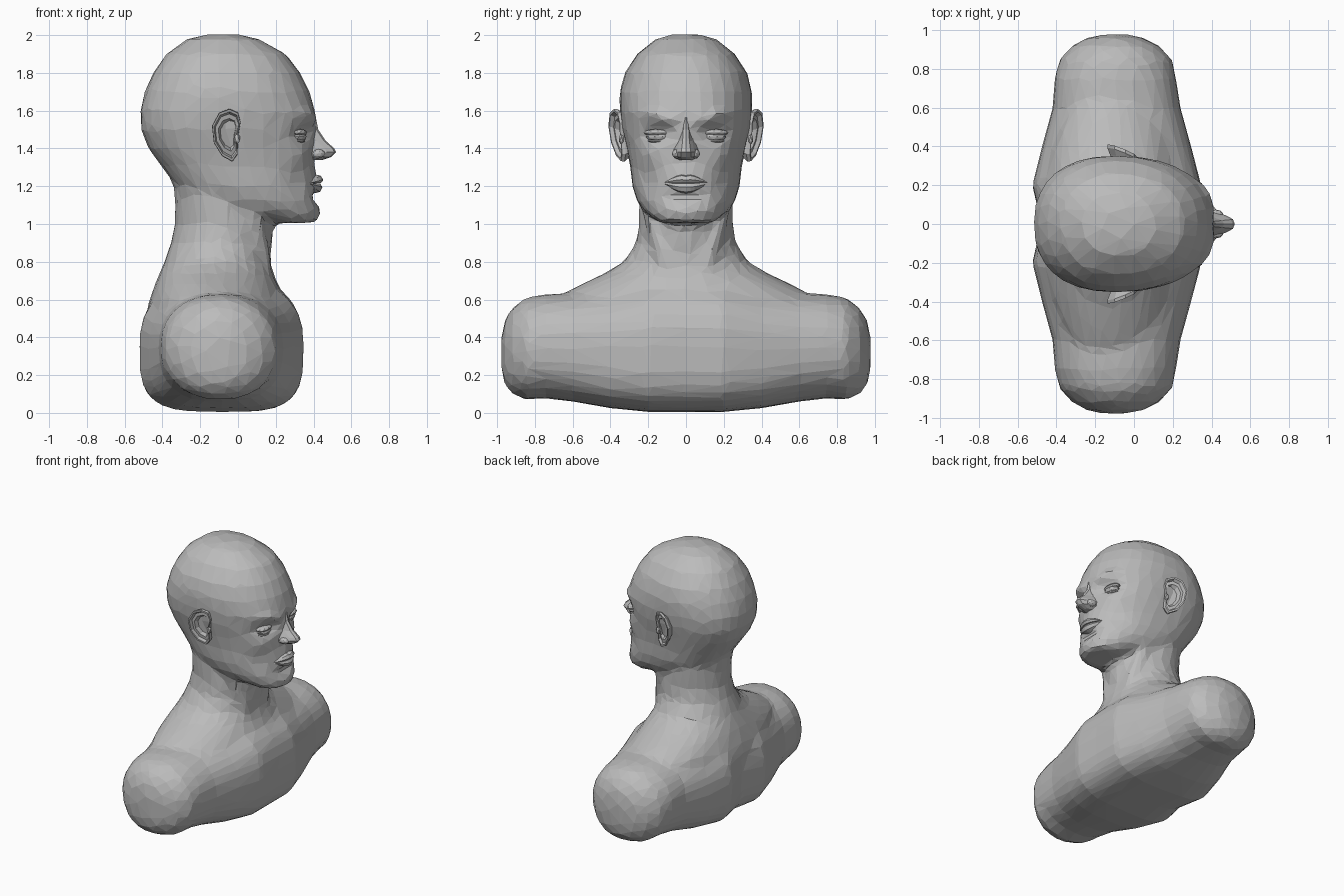
import bpy, bmesh, math
from mathutils import Vector

cube = bpy.data.objects.get("Cube")
if cube:
    bpy.data.objects.remove(cube, do_unlink=True)

clay = bpy.data.materials.new("grey clay")
clay.use_nodes = True
GREY = (0.5, 0.5, 0.5, 1)
clay.diffuse_color = GREY
clay.node_tree.nodes["Principled BSDF"].inputs["Base Color"].default_value = GREY


def power(v, p):
    return math.copysign(abs(v) ** (2 / p), v)


def angles(n):
    return [2 * math.pi * i / n for i in range(n)]


def level_ring(z, back, mid, front, half, p=2.0, yc=0.0, n=32):
    """Horizontal rounded section with separate front and back depth."""
    pts = []
    for a in angles(n):
        c, s = power(math.cos(a), p), power(math.sin(a), p)
        depth = front - mid if c > 0 else mid - back
        pts.append(Vector((mid + depth * c, yc + half * s, z)))
    return pts


def upright_ring(y, back, front, top, bottom, p_top, p_bottom, n=32):
    """Section across the shoulders, with a flatter underside."""
    pts = []
    for a in angles(n):
        p = p_top if math.sin(a) > 0 else p_bottom
        pts.append(Vector(((back + front) / 2 + (front - back) / 2 * power(math.cos(a), p), y,
                           (top + bottom) / 2 + (top - bottom) / 2 * power(math.sin(a), p))))
    return pts


def loft(bm, rings):
    rows = [[bm.verts.new(p) for p in ring] for ring in rings]
    n = len(rows[0])
    for a, b in zip(rows, rows[1:]):
        for i in range(n):
            j = (i + 1) % n
            bm.faces.new((a[i], a[j], b[j], b[i]))
    bm.faces.new(rows[0][::-1])
    bm.faces.new(rows[-1])


def blob(bm, centre, size, detail=2):
    made = bmesh.ops.create_icosphere(bm, subdivisions=detail, radius=1)["verts"]
    for v in made:
        v.co = Vector(centre) + Vector([c * s for c, s in zip(v.co, size)])


def finish(bm, name):
    bmesh.ops.recalc_face_normals(bm, faces=bm.faces)
    mesh = bpy.data.meshes.new(name)
    bm.to_mesh(mesh)
    bm.free()
    ob = bpy.data.objects.new(name, mesh)
    bpy.context.collection.objects.link(ob)
    mesh.materials.append(clay)
    return ob


def apply(ob, kind, **settings):
    bpy.context.view_layer.objects.active = ob
    mod = ob.modifiers.new(kind.title(), kind)
    for key, value in settings.items():
        setattr(mod, key, value)
    bpy.ops.object.modifier_apply(modifier=mod.name)


# Head, neck and shoulders, lofted and then fused into one skin
HEAD = [(2.004, -.16, -.08, .00, .07), (1.98, -.27, -.08, .11, .16), (1.9, -.38, -.09, .255, .26),
        (1.8, -.45, -.1, .33, .325), (1.7, -.495, -.1, .38, .352), (1.6, -.518, -.1, .408, .352),
        (1.5, -.515, -.1, .405, .34), (1.4, -.475, -.08, .4, .315), (1.3, -.4, -.05, .4, .295),
        (1.2, -.33, 0, .407, .285), (1.12, -.15, .05, .418, .26), (1.06, .06, .15, .428, .215),
        (1.005, .2, .3, .42, .14)]
NECK = [(1.32, -.38, -.15, 0, .24), (1.2, -.34, -.12, .06, .25), (1.1, -.333, -.1, .14, .25),
        (1.0, -.335, -.08, .19, .25), (.9, -.355, -.1, .18, .265), (.8, -.39, -.12, .172, .33),
        (.74, -.415, -.12, .187, .43), (.68, -.44, -.13, .212, .56), (.6, -.468, -.13, .25, .71),
        (.5, -.495, -.12, .29, .74)]
HALF_TORSO = [(0, -.48, .345, .72, .005, 2.5, 3.6), (.2, -.525, .348, .71, .005, 2.5, 3.6),
              (.4, -.475, .295, .66, .025, 2.4, 3.2), (.6, -.42, .24, .635, .06, 2.3, 2.6),
              (.75, -.41, .217, .628, .078, 2.2, 2.4), (.85, -.385, .198, .61, .068, 2.1, 2.3),
              (.92, -.32, .13, .555, .1, 2.1, 2.3), (.96, -.245, .05, .49, .15, 2, 2.2),
              (.978, -.16, -.03, .4, .23, 2, 2)]
STRAP = [(1.28, -.02, .235), (1.0, .085, .17), (.85, .125, .12), (.66, .14, .08)]

bm = bmesh.new()
loft(bm, [level_ring(*row, p=2.2 if row[0] > 1.65 else 2.35) for row in HEAD])
loft(bm, [level_ring(*row, p=1.9) for row in NECK])
torso = [(-r[0],) + r[1:] for r in HALF_TORSO[:0:-1]] + HALF_TORSO
loft(bm, [upright_ring(*row) for row in torso])
for side in (-1, 1):
    loft(bm, [level_ring(z, x - .047, x, x + .047, .047, yc=side * y, n=12) for z, x, y in STRAP])
bust = finish(bm, "bust")
apply(bust, "REMESH", mode='VOXEL', voxel_size=0.02)
apply(bust, "SMOOTH", factor=0.5, iterations=12)

# Face relief: sockets, brows, cheekbones, cheeks, mouth and chin
RELIEF = [(.15, 1.48, .08, .045, -.045), (.1, 1.555, .06, .028, .018), (.18, 1.585, .06, .03, .018),
          (.2, 1.37, .06, .06, .015), (.2, 1.22, .06, .07, -.02), (0, 1.14, .1, .03, -.02),
          (0, 1.07, .09, .04, .01), (0, 1.24, .1, .06, .015), (0, 1.45, .06, .1, .012)]
for v in bust.data.vertices:
    x, y, z = v.co
    if z > 1.0 and x > .1:
        weight = min(1, (x - .1) / .15)
        v.co.x += weight * sum(d * math.exp(-((abs(y) - cy) / ry) ** 2 - ((z - cz) / rz) ** 2)
                               for cy, cz, ry, rz, d in RELIEF)
apply(bust, "DECIMATE", ratio=min(1, 2100 / (2 * len(bust.data.polygons))))
bust.data.materials.clear()
bust.data.materials.append(clay)
for face in bust.data.polygons:
    face.use_smooth = False
    face.material_index = 0

# Nose: wedge with a rounded tip and two wings
bm = bmesh.new()
rings = []
for z, tip, half in [(1.565, .412, .018), (1.5, .425, .024), (1.44, .465, .03), (1.4, .51, .038),
                     (1.38, .52, .042), (1.355, .495, .042), (1.338, .445, .03)]:
    outline = [(.35, 2), (tip - .05, 1.1), (tip - .01, .6), (tip, 0)]
    half_pts = [Vector((x, half * k, z)) for x, k in outline]
    rings.append(half_pts + [Vector((p.x, -p.y, z)) for p in half_pts[-2::-1]])
loft(bm, rings)
for side in (-1, 1):
    blob(bm, (.42, side * .048, 1.372), (.042, .026, .026))
finish(bm, "nose")

# Lips: two tapered bars curving round the mouth
for name, line, height, out in [("upper_lip", 1.218, .05, .452), ("lower_lip", 1.214, -.055, .447)]:
    bm = bmesh.new()
    rings = []
    for i in range(11):
        t = i / 5 - 1
        full = max(.08, 1 - t * t)
        rise = height * full * (.85 if name == "upper_lip" and i == 5 else 1)
        x = out - .065 * t * t
        rings.append([Vector((px, .114 * t, pz)) for px, pz in
                      [(x - .06, line), (x - .012 * full, line), (x, line + rise * .35),
                       (x - .012, line + rise * .8), (x - .06, line + rise)]])
    loft(bm, rings)
    finish(bm, name)

EAR = [(.0, 1.46), (.014, 1.54), (.0, 1.59), (-.045, 1.61), (-.1, 1.59), (-.138, 1.52),
       (-.128, 1.43), (-.085, 1.36), (-.03, 1.33), (-.002, 1.37)]


def ear_ring(side, scale, sink):
    """Ear outline on a plane flaring away from the head."""
    pts = []
    for x, z in EAR:
        x, z = -.05 + (x + .05) * scale, 1.475 + (z - 1.475) * scale
        pts.append(Vector((x, side * (.318 + .42 * (.02 - x) + .12 * (z - 1.34) - sink), z)))
    return pts


for side, label in ((1, "left"), (-1, "right")):
    # Eyes: lowered lid over a slim lower lid
    bm = bmesh.new()
    blob(bm, (.322, side * .145, 1.462), (.042, .068, .028))
    blob(bm, (.325, side * .148, 1.483), (.042, .078, .02))
    blob(bm, (.32, side * .145, 1.44), (.038, .06, .012))
    finish(bm, label + "_eyelids")

    # Ears: rolled rim, sunken bowl and front flap
    bm = bmesh.new()
    loft(bm, [ear_ring(side, s, d) for s, d in
              [(.6, .1), (.85, .04), (1, .012), (.98, -.006), (.88, -.006), (.8, .014),
               (.62, .012), (.5, .036)]])
    blob(bm, (-.005, side * .342, 1.45), (.018, .016, .03), 1)
    finish(bm, label + "_ear")
